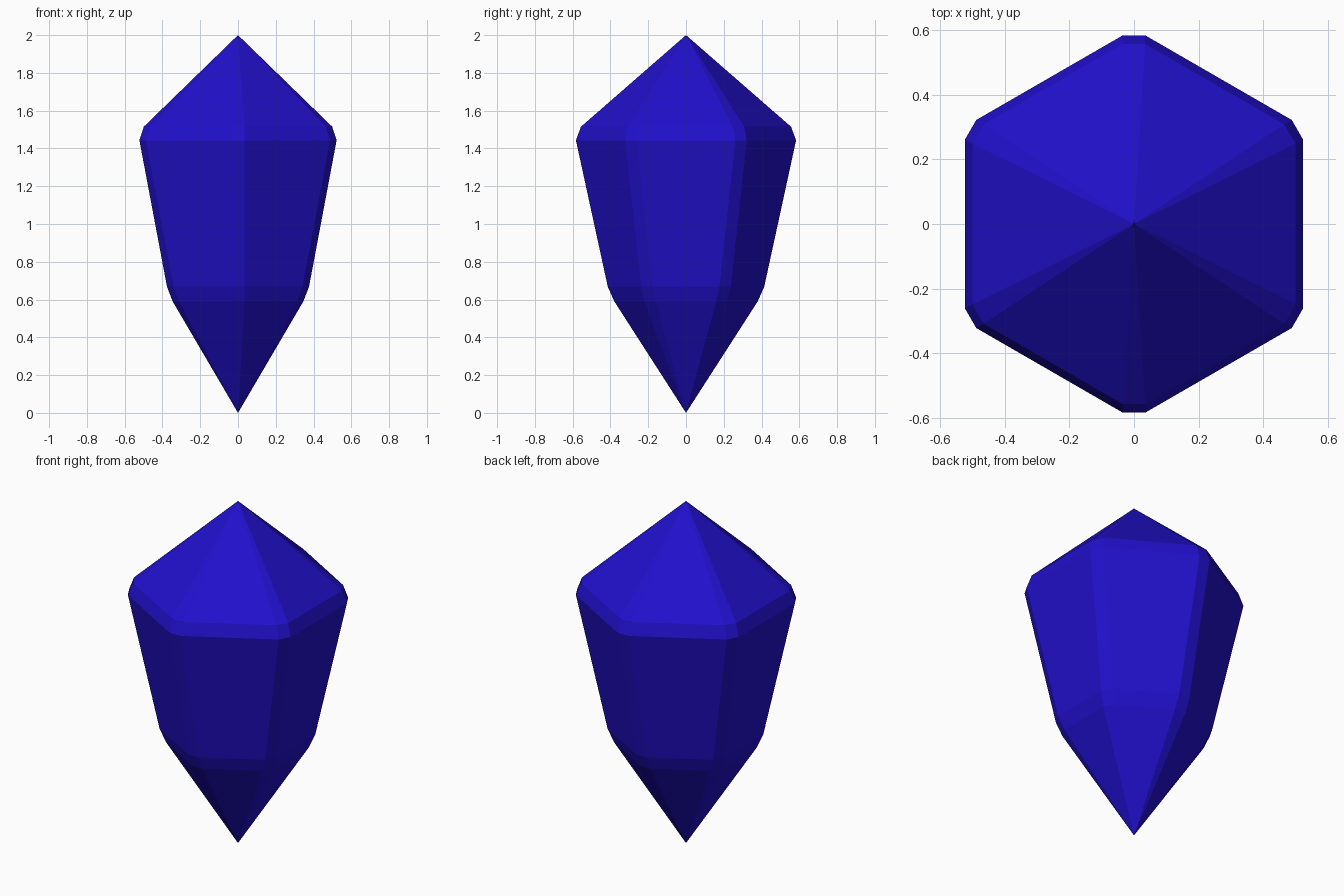
import bpy, bmesh
from math import cos, sin, pi
from mathutils import Vector

if "Cube" in bpy.data.objects:
    bpy.data.objects.remove(bpy.data.objects["Cube"])

# Crystal profile: (height, distance from axis to flat side)
PROFILE = [(0.59, 0.346), (0.668, 0.376), (1.443, 0.522), (1.515, 0.499)]
CHAMFER = 0.04   # length trimmed off each side at a corner


def ring(bm, z, apothem):
    """Hexagon with trimmed corners, points on the +y and -y axes."""
    radius = apothem / cos(pi / 6)
    corners = [Vector((radius * cos(pi / 2 + i * pi / 3),
                       radius * sin(pi / 2 + i * pi / 3), z)) for i in range(6)]
    verts = []
    for i, c in enumerate(corners):
        for other in (corners[i - 1], corners[(i + 1) % 6]):
            verts.append(bm.verts.new(c + (other - c).normalized() * CHAMFER))
    return verts


bm = bmesh.new()
rings = [ring(bm, z, a) for z, a in PROFILE]
bottom = bm.verts.new((0, 0, 0))
top = bm.verts.new((0, 0, 2))

for i in range(12):
    j = (i + 1) % 12
    # pointed ends
    bm.faces.new((bottom, rings[0][j], rings[0][i]))
    bm.faces.new((top, rings[-1][i], rings[-1][j]))
    # body and bevel bands
    for low, high in zip(rings, rings[1:]):
        bm.faces.new((low[i], low[j], high[j], high[i]))

bmesh.ops.recalc_face_normals(bm, faces=bm.faces[:])
mesh = bpy.data.meshes.new("crystal")
bm.to_mesh(mesh)
bm.free()

crystal = bpy.data.objects.new("crystal", mesh)
bpy.context.collection.objects.link(crystal)

# Deep blue gem colour
blue = bpy.data.materials.new("deep_blue")
blue.diffuse_color = (0.015, 0.005, 0.6, 1)
blue.use_nodes = True
blue.node_tree.nodes["Principled BSDF"].inputs["Base Color"].default_value = blue.diffuse_color
mesh.materials.append(blue)
